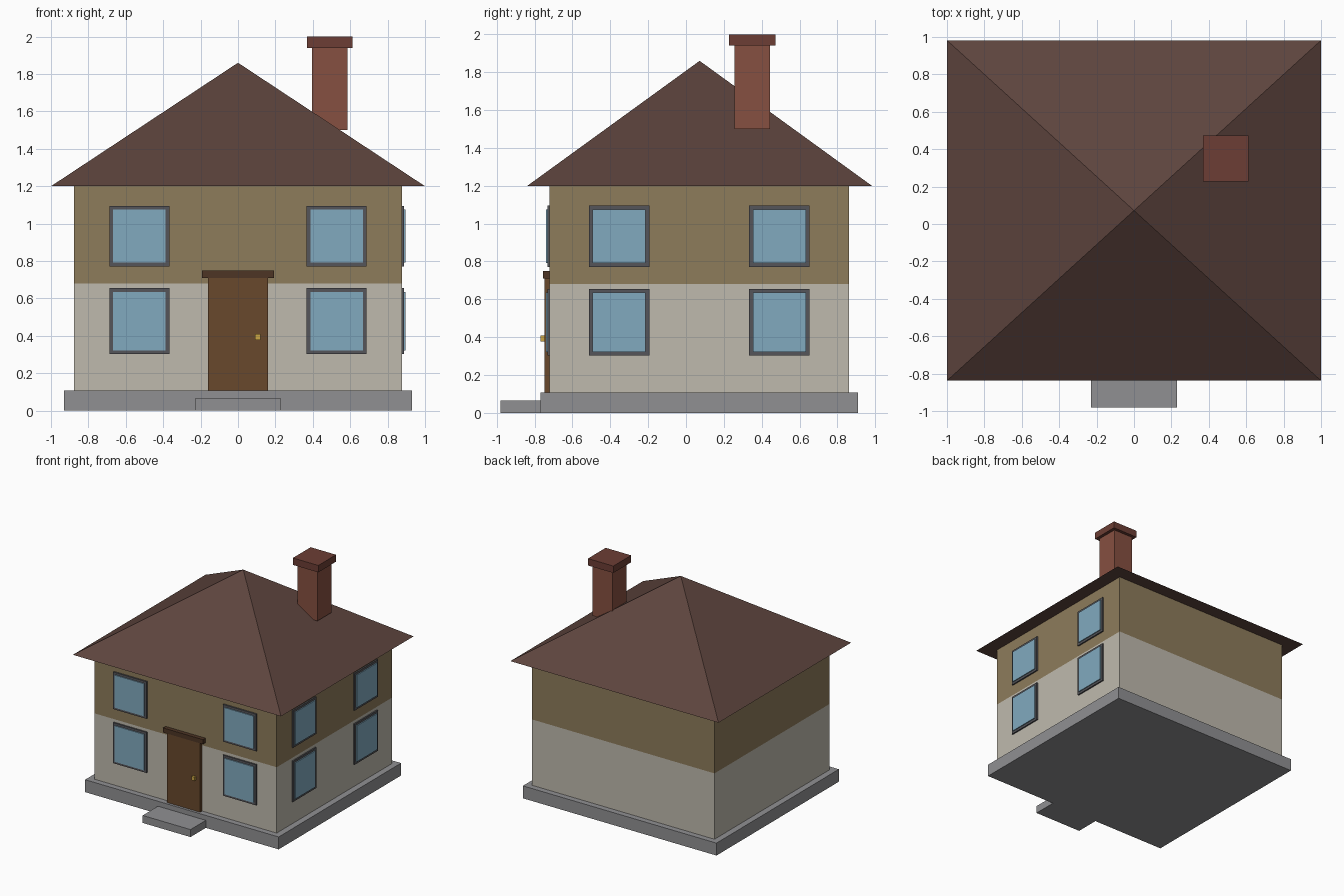
import bpy
import math

if "Cube" in bpy.data.objects:
    bpy.data.objects.remove(bpy.data.objects["Cube"])

CY = 0.07  # the house body is centred slightly behind the origin


def material(name, rgb):
    m = bpy.data.materials.new(name)
    m.diffuse_color = (*rgb, 1)
    m.use_nodes = True
    m.node_tree.nodes["Principled BSDF"].inputs["Base Color"].default_value = m.diffuse_color
    return m


STONE = material("stone", (0.28, 0.28, 0.29))
PLASTER = material("plaster", (0.52, 0.49, 0.42))
OCHRE = material("ochre", (0.27, 0.2, 0.105))
ROOF = material("roof_tile", (0.11, 0.058, 0.047))
BRICK = material("brick", (0.24, 0.08, 0.052))
BRICK_DARK = material("dark_brick", (0.15, 0.048, 0.035))
FRAME = material("frame", (0.09, 0.09, 0.1))
GLASS = material("glass", (0.22, 0.4, 0.52))
WOOD = material("wood", (0.14, 0.065, 0.025))
WOOD_DARK = material("dark_wood", (0.075, 0.035, 0.018))
BRASS = material("brass", (0.6, 0.38, 0.06))


def box(name, x, y, z, mat):
    """Box from (min, max) ranges on each axis."""
    bpy.ops.mesh.primitive_cube_add(size=1, location=[sum(r) / 2 for r in (x, y, z)])
    ob = bpy.context.object
    ob.name = name
    ob.scale = [r[1] - r[0] for r in (x, y, z)]
    bpy.ops.object.transform_apply(location=False, rotation=False, scale=True)
    ob.data.materials.append(mat)
    return ob


def around(c, half):
    return (c - half, c + half)


# Base and entrance step
box("plinth", (-0.93, 0.93), around(CY, 0.84), (0, 0.108), STONE)
box("front_step", (-0.23, 0.23), (-0.98, -0.77), (0, 0.065), STONE)

# Two storeys
box("lower_wall", (-0.876, 0.876), around(CY, 0.79), (0.108, 0.68), PLASTER)
box("upper_wall", (-0.876, 0.876), around(CY, 0.79), (0.68, 1.2), OCHRE)

# Hipped pyramid roof
bpy.ops.mesh.primitive_cone_add(vertices=4, radius1=math.sqrt(2), depth=0.66,
                                location=(0, CY + 0.002, 1.53), rotation=(0, 0, math.pi / 4))
roof = bpy.context.object
roof.name = "roof"
bpy.ops.object.transform_apply(location=False, rotation=True, scale=False)
roof.scale.y = 0.91
bpy.ops.object.transform_apply(location=False, rotation=False, scale=True)
roof.data.materials.append(ROOF)

# Chimney
box("chimney", around(0.49, 0.095), around(0.35, 0.095), (1.5, 1.94), BRICK)
box("chimney_cap", around(0.49, 0.122), around(0.35, 0.122), (1.94, 2.0), BRICK_DARK)

# Windows on the front and right walls: frame with slightly proud glass
for level, (z0, z1) in (("lower", (0.302, 0.655)), ("upper", (0.772, 1.095))):
    for part, inset, proud, mat in (("frame", 0, 0.012, FRAME), ("glass", 0.02, 0.02, GLASS)):
        z = (z0 + inset, z1 - inset)
        half = 0.16 - inset
        for side in (-1, 1):
            box(f"front_{level}_window_{part}", around(side * 0.527, half),
                (-0.72 - proud, -0.71), z, mat)
            box(f"right_{level}_window_{part}", (0.866, 0.876 + proud),
                around(CY + side * 0.423, half), z, mat)

# Front door
box("door", (-0.16, 0.16), (-0.748, -0.71), (0.108, 0.71), WOOD)
box("door_lintel", (-0.192, 0.192), (-0.755, -0.71), (0.71, 0.75), WOOD_DARK)
box("door_knob", around(0.105, 0.015), (-0.768, -0.745), around(0.393, 0.016), BRASS)
